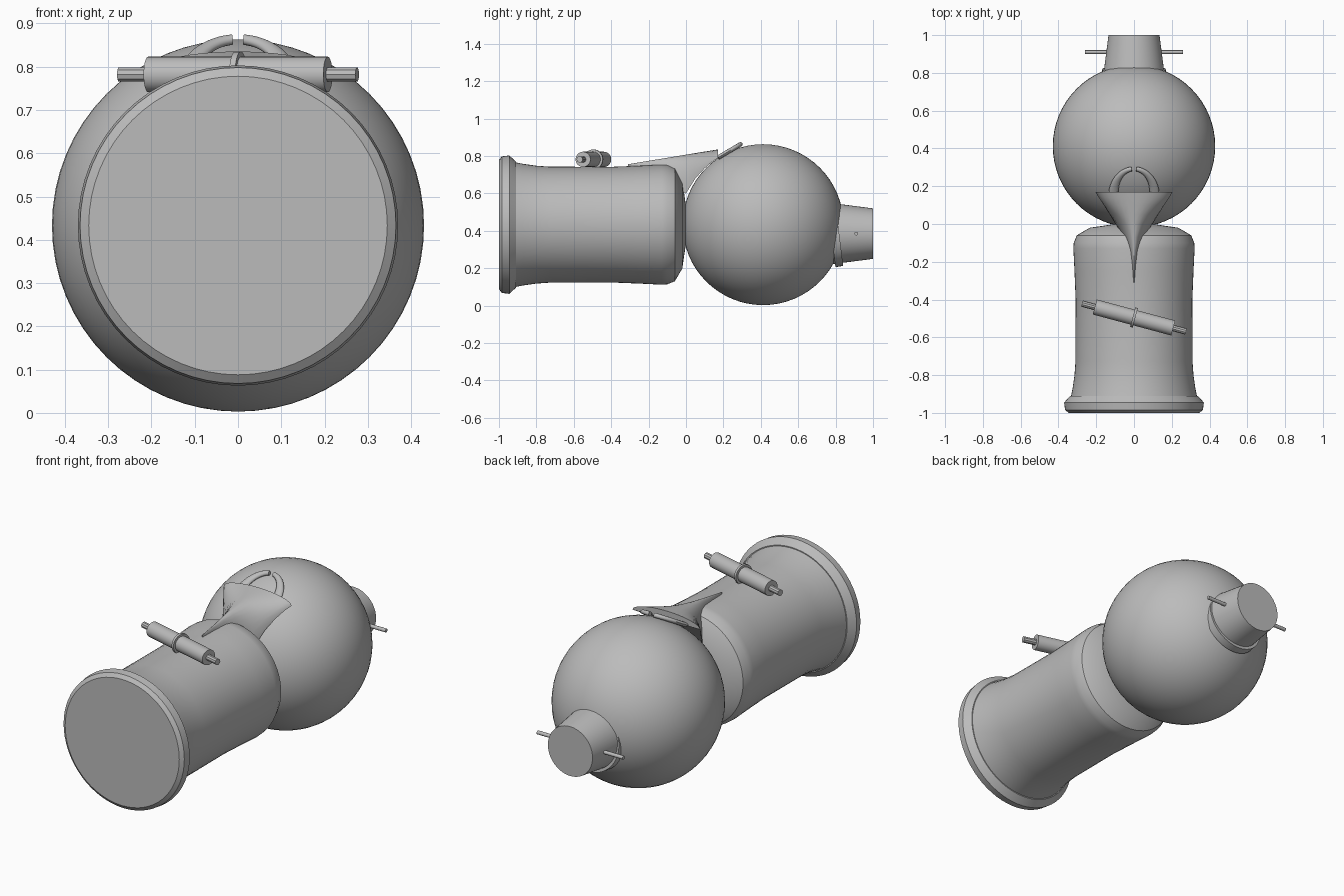
import bpy, bmesh, math
from mathutils import Matrix, Vector

cube = bpy.data.objects.get("Cube")
if cube:
    bpy.data.objects.remove(cube, do_unlink=True)

grey = bpy.data.materials.new("plain grey")
grey.use_nodes = True
grey.diffuse_color = (0.5, 0.5, 0.5, 1)
grey.node_tree.nodes["Principled BSDF"].inputs["Base Color"].default_value = (0.5, 0.5, 0.5, 1)


def finish(name, bm, matrix=None, angle=35):
    bmesh.ops.recalc_face_normals(bm, faces=bm.faces)
    mesh = bpy.data.meshes.new(name)
    bm.to_mesh(mesh)
    bm.free()
    if matrix:
        mesh.transform(matrix)
    mesh.materials.append(grey)
    ob = bpy.data.objects.new(name, mesh)
    bpy.context.collection.objects.link(ob)
    bpy.ops.object.select_all(action="DESELECT")
    ob.select_set(True)
    bpy.context.view_layer.objects.active = ob
    bpy.ops.object.shade_smooth_by_angle(angle=math.radians(angle))
    return ob


def loft(name, rings, matrix=None, angle=35):
    """Skin a list of closed rings and cap both ends."""
    bm = bmesh.new()
    rows = [[bm.verts.new(p) for p in ring] for ring in rings]
    n = len(rows[0])
    for a, b in zip(rows, rows[1:]):
        for i in range(n):
            j = (i + 1) % n
            bm.faces.new((a[i], a[j], b[j], b[i]))
    bm.faces.new(rows[0])
    bm.faces.new(rows[-1])
    return finish(name, bm, matrix, angle)


def lathe(name, profile, matrix, sides=64, angle=35):
    """Turn (position, radius) pairs around the local y axis."""
    turns = [2 * math.pi * i / sides for i in range(sides)]
    rings = [[(r * math.cos(t), y, r * math.sin(t)) for t in turns] for y, r in profile]
    return loft(name, rings, matrix, angle)


MID = 0.433
axis = Matrix.Translation((0, 0, MID))

# Main body with its flared front rim
lathe("barrel", [(-0.92, 0.335), (-0.87, 0.325), (-0.8, 0.315), (-0.73, 0.31), (-0.4, 0.309),
                 (-0.25, 0.315), (-0.13, 0.321), (-0.1, 0.319), (-0.06, 0.303),
                 (-0.02, 0.235), (-0.003, 0.12)], axis)
lathe("front_rim", [(-1, 0.345), (-0.985, 0.365), (-0.945, 0.37), (-0.91, 0.338)], axis, angle=20)

# Ball
bm = bmesh.new()
bmesh.ops.create_uvsphere(bm, u_segments=64, v_segments=32, radius=0.43)
finish("ball", bm, Matrix.Translation((0, 0.412, MID)))

# Rear plug, its tilted collar and cross pin
rear = Matrix.Translation((0, 0, 0.385))
lathe("rear_plug", [(0.76, 0.166), (1.0, 0.135)], rear, 48)
lathe("rear_collar", [(-0.03, 0.17), (0.012, 0.168)],
      Matrix.Translation((0, 0.808, 0.378)) @ Matrix.Rotation(math.radians(7), 4, "X"), 48)
across = Matrix.Rotation(math.radians(-90), 4, "Z")
lathe("rear_pin", [(-0.26, 0.01), (0.26, 0.01)],
      Matrix.Translation((0, 0.91, 0.385)) @ across, 12)

# Toggle lying aslant on the barrel
toggle = Matrix.Translation((0, -0.495, 0.782)) @ Matrix.Rotation(math.radians(-105), 4, "Z")
lathe("toggle_grip", [(-0.215, 0.041), (0.215, 0.041)], toggle, 32)
lathe("toggle_collar", [(-0.007, 0.053), (0.007, 0.053)], toggle, 32)
lathe("toggle_rod", [(-0.285, 0.017), (0.285, 0.017)], toggle, 10)

# Flared spout: arched sections, with the underside resting on the ball
sections = [(-0.31, 0.002, 0.745), (-0.22, 0.01, 0.72), (-0.14, 0.025, 0.68),
            (-0.07, 0.055, 0.63), (0.0, 0.098, 0.6), (0.05, 0.128, 0.68),
            (0.1, 0.16, 0.735), (0.14, 0.186, 0.77), (0.17, 0.205, 0.788)]
rings = []
for y, w, low in sections:
    top = 0.756 + (y + 0.31) * 0.165
    arch = [math.pi * (i / 16 - 0.5) for i in range(17)]
    rings.append([(w * math.sin(t), y, low + (top - low) * math.cos(t)) for t in arch])
loft("spout", rings, angle=40)

# Pair of curved, tapering prongs above the spout
for side, label in ((1, "left"), (-1, "right")):
    rings = []
    for i in range(17):
        t = math.radians(5 + 78 * i / 16)
        centre = Vector((0.108 * math.cos(t), 0.16 + 0.132 * math.sin(t),
                         0.785 + 0.078 * math.sin(t)))
        out = Vector((math.cos(t), 0.85 * math.sin(t), 0.5 * math.sin(t)))
        up = Vector((0, -0.5, 0.86))
        wide = 0.026 - 0.014 * i / 16
        ring = [centre + out * wide * math.cos(a) + up * 0.012 * math.sin(a)
                for a in (2 * math.pi * k / 12 for k in range(12))]
        rings.append([(side * p.x, p.y, p.z) for p in ring])
    loft(label + "_prong", rings, angle=50)
